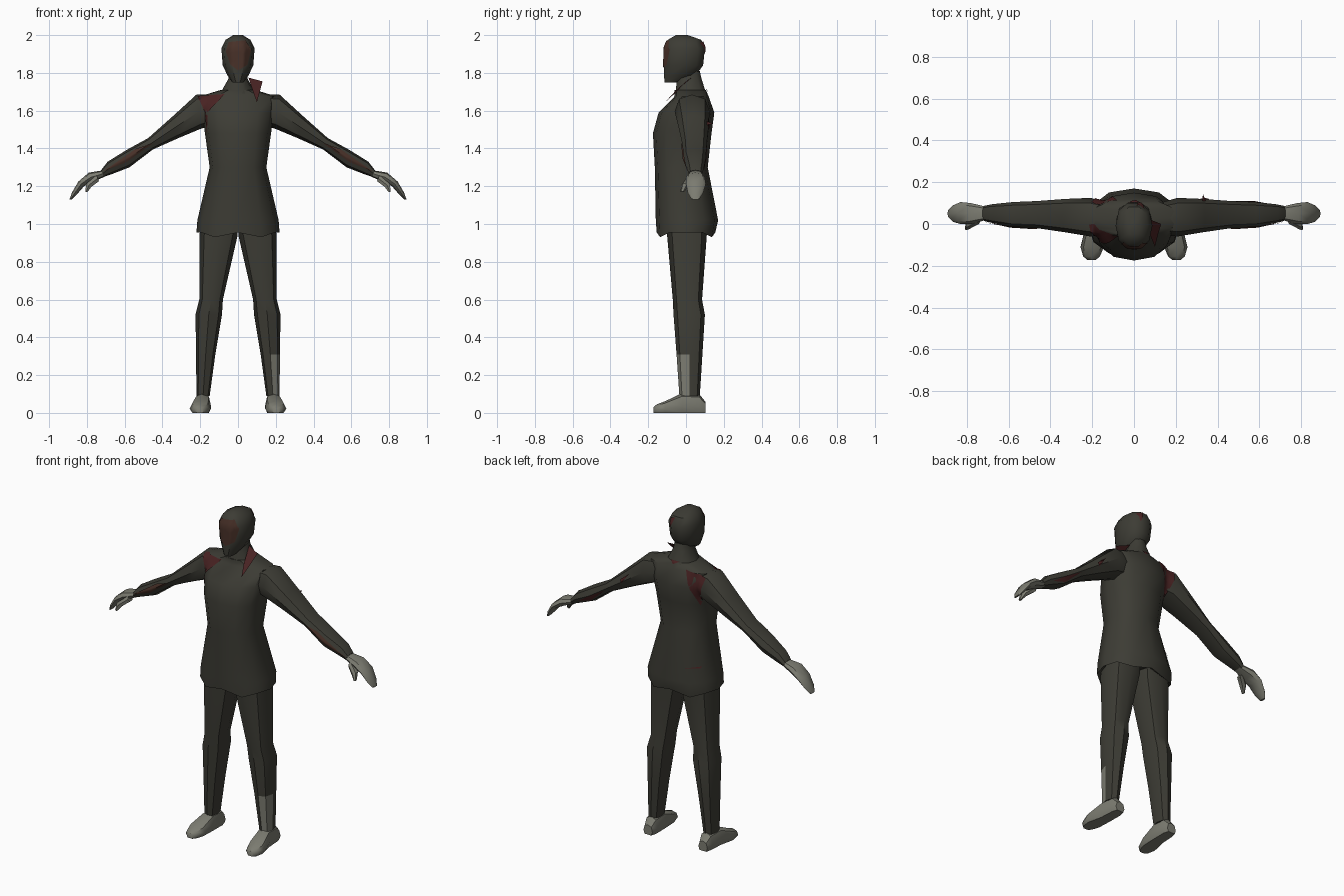
import bpy, bmesh, math
from mathutils import Vector
from mathutils.bvhtree import BVHTree

if "Cube" in bpy.data.objects:
    bpy.data.objects.remove(bpy.data.objects["Cube"])


def material(name, rgb):
    m = bpy.data.materials.new(name)
    m.use_nodes = True
    m.diffuse_color = (*rgb, 1)
    m.node_tree.nodes["Principled BSDF"].inputs["Base Color"].default_value = (*rgb, 1)
    return m


CLOTH = material("dark olive cloth", (0.046, 0.045, 0.035))
SKIN = material("pale grey skin", (0.2, 0.2, 0.165))
RED = material("dark red", (0.065, 0.016, 0.016))
RUST = material("rusty brown", (0.065, 0.03, 0.021))
body = []


def finish(bm, name, *mats):
    mesh = bpy.data.meshes.new(name)
    bm.to_mesh(mesh)
    bm.free()
    ob = bpy.data.objects.new(name, mesh)
    bpy.context.collection.objects.link(ob)
    for m in mats:
        mesh.materials.append(m)
    bpy.ops.object.select_all(action="DESELECT")
    bpy.context.view_layer.objects.active = ob
    ob.select_set(True)
    bpy.ops.object.shade_smooth_by_angle(angle=math.radians(42))
    return ob


def loft(rings, n=8, power=0.85):
    """Closed skin over rings given as centre, half-axis, half-axis."""
    bm = bmesh.new()
    rows = []
    for c, a, b in rings:
        row = []
        for i in range(n):
            t = 2 * math.pi * i / n
            u, v = math.cos(t), math.sin(t)
            u = math.copysign(abs(u) ** power, u) if abs(u) > 1e-6 else 0
            v = math.copysign(abs(v) ** power, v) if abs(v) > 1e-6 else 0
            row.append(bm.verts.new(Vector(c) + Vector(a) * u + Vector(b) * v))
        rows.append(row)
    for r, s in zip(rows, rows[1:]):
        for i in range(n):
            j = (i + 1) % n
            bm.faces.new((r[i], r[j], s[j], s[i]))
    bm.faces.new(rows[0])
    bm.faces.new(rows[-1])
    bmesh.ops.recalc_face_normals(bm, faces=bm.faces)
    return bm


def upright(rows, cx=0):
    """Rings stacked in z: height, half width, front y, back y."""
    return [((cx, (f + b) / 2, z), (w, 0, 0), (0, (b - f) / 2, 0)) for z, w, f, b in rows]


def sideways(rows, s):
    """Rings along a limb: top x, z, bottom x, z, front y, back y."""
    return [((s * (x + p) / 2, (f + b) / 2, (z + q) / 2), (0, (b - f) / 2, 0),
             (s * (x - p) / 2, 0, (z - q) / 2)) for x, z, p, q, f, b in rows]


# Coat with a pointed hem
bm = loft(upright([
    (1.00, 0.15, -0.1, 0.1), (0.955, 0.22, -0.155, 0.155), (1.02, 0.215, -0.16, 0.17),
    (1.3, 0.15, -0.165, 0.115), (1.48, 0.175, -0.175, 0.135), (1.59, 0.19, -0.145, 0.15),
    (1.675, 0.205, -0.06, 0.12), (1.71, 0.09, -0.06, 0.105)]), 12)
for v in bm.verts:
    if v.co.z < 0.96 and 0.05 < abs(v.co.x) < 0.16:
        v.co.z -= 0.025
body.append(finish(bm, "coat", CLOTH))

# Neck and head
body.append(finish(loft(upright([(1.69, 0.095, -0.06, 0.11), (1.77, 0.05, -0.05, 0.085),
                                 (1.81, 0.045, -0.04, 0.075)]), 10), "collar", CLOTH))
body.append(finish(loft(upright([
    (1.75, 0.03, -0.115, -0.04), (1.785, 0.055, -0.12, 0.055), (1.84, 0.081, -0.12, 0.095),
    (1.93, 0.088, -0.12, 0.105), (1.975, 0.066, -0.1, 0.085), (2.0, 0.025, -0.055, 0.01)]),
    10), "head", CLOTH))

for s, side in ((1, "left"), (-1, "right")):
    # Sleeves
    body.append(finish(loft(sideways([
        (0.12, 1.685, 0.12, 1.53, -0.05, 0.1), (0.22, 1.685, 0.195, 1.505, -0.06, 0.125),
        (0.34, 1.575, 0.315, 1.455, -0.04, 0.12), (0.475, 1.455, 0.45, 1.395, -0.02, 0.11),
        (0.585, 1.395, 0.575, 1.3, -0.015, 0.105), (0.69, 1.33, 0.665, 1.265, 0.005, 0.095),
        (0.725, 1.285, 0.71, 1.25, 0.014, 0.087)], s)), side + "_sleeve", CLOTH))
    # Hands and thumbs
    finish(loft(sideways([
        (0.71, 1.285, 0.7, 1.253, 0.02, 0.082), (0.79, 1.272, 0.77, 1.222, 0, 0.1),
        (0.845, 1.225, 0.815, 1.2, 0, 0.105), (0.88, 1.165, 0.85, 1.16, 0.01, 0.09),
        (0.892, 1.13, 0.88, 1.13, 0.03, 0.07)], s)), side + "_hand", SKIN)
    finish(loft(sideways([
        (0.75, 1.26, 0.735, 1.225, 0, 0.045), (0.805, 1.215, 0.775, 1.195, -0.025, 0.015),
        (0.81, 1.172, 0.797, 1.168, -0.03, -0.01)], s), 6), side + "_thumb", SKIN)
    # Trousers: height, inner x, outer x, front y, back y
    rows = [(1.02, 0.0, 0.19, -0.1, 0.11), (0.94, 0.002, 0.205, -0.1, 0.11),
            (0.6, 0.08, 0.205, -0.07, 0.085), (0.52, 0.085, 0.225, -0.066, 0.1),
            (0.31, 0.12, 0.222, -0.05, 0.087), (0.09, 0.15, 0.22, -0.035, 0.073)]
    bm = loft([((s * (p + q) / 2, (f + b) / 2, z), ((q - p) / 2, 0, 0), (0, (b - f) / 2, 0))
               for z, p, q, f, b in rows])
    if s > 0:  # bare shin on the outer front
        for f in bm.faces:
            c = f.calc_center_median()
            if c.z < 0.3 and c.y < 0.015 and f.normal.x > 0.1:
                f.material_index = 1
    body.append(finish(bm, side + "_trouser_leg", CLOTH, SKIN))
    # Feet: y, centre x, half width, top height
    foot = [(0.102, 0.185, 0.03, 0.06), (0.07, 0.185, 0.042, 0.1), (-0.02, 0.188, 0.045, 0.105),
            (-0.11, 0.2, 0.056, 0.062), (-0.155, 0.203, 0.04, 0.045), (-0.172, 0.203, 0.02, 0.03)]
    bm = loft([((s * x, y, h * 0.35), (w, 0, 0), (0, 0, h * 0.65)) for y, x, w, h in foot])
    for v in bm.verts:
        v.co.z = max(v.co.z, 0)
    finish(bm, side + "_foot", SKIN)

# One search tree over the body, used to lay patches on its surface
verts, polys = [], []
for ob in body:
    k = len(verts)
    verts += [v.co.copy() for v in ob.data.vertices]
    polys += [[k + i for i in p.vertices] for p in ob.data.polygons]
tree = BVHTree.FromPolygons(verts, polys)


def patch(name, outline, mat, face=-1):
    """Thin patch: an x, z outline pressed onto the front (-1) or back (1)."""
    bm = bmesh.new()
    bm.faces.new([bm.verts.new((x, face, z)) for x, z in outline])
    bmesh.ops.triangulate(bm, faces=bm.faces)
    bmesh.ops.subdivide_edges(bm, edges=bm.edges, cuts=5, use_grid_fill=True)
    for v in bm.verts:
        hit = tree.ray_cast(v.co, Vector((0, -face, 0)))
        if hit[0] is None:
            hit = tree.find_nearest(Vector((v.co.x, face * 0.04, v.co.z)))
        v.co = hit[0] + Vector((0, face * 0.005, 0.003))
    bmesh.ops.recalc_face_normals(bm, faces=bm.faces)
    finish(bm, name, mat)


def scrap(name, points, mat):
    bm = bmesh.new()
    bm.faces.new([bm.verts.new(p) for p in points])
    finish(bm, name, mat)


# Torn patches and stains
patch("front_shoulder_tear", [(-0.215, 1.675), (-0.07, 1.685), (-0.17, 1.58)], RED)
patch("back_shoulder_tear", [(-0.205, 1.66), (-0.08, 1.685), (-0.15, 1.47)], RED, 1)
patch("side_tear", [(-0.175, 1.58), (-0.16, 1.57), (-0.165, 1.48)], RED)
patch("face_stain", [(-0.05, 1.96), (0.04, 1.97), (0.07, 1.92), (0.05, 1.84),
                     (0, 1.81), (-0.04, 1.84), (-0.065, 1.91)], RUST)
patch("head_back_stain", [(0.01, 1.97), (0.05, 1.955), (0.035, 1.9)], RED, 1)
patch("nape_tear", [(-0.03, 1.715), (0.03, 1.715), (0.01, 1.695)], RED, 1)
patch("coat_back_slit", [(-0.17, 1.11), (-0.08, 1.1), (-0.165, 1.1)], RED, 1)
patch("upper_sleeve_tear", [(0.3, 1.56), (0.36, 1.51), (0.35, 1.49)], RED, 1)
for s, side in ((1, "left"), (-1, "right")):
    patch(side + "_sleeve_stain", [(s * 0.45, 1.425), (s * 0.54, 1.395), (s * 0.715, 1.275),
                                   (s * 0.59, 1.325)], RUST)
patch("left_sleeve_back_stain", [(0.47, 1.41), (0.58, 1.345), (0.66, 1.29), (0.575, 1.315)], RED, 1)

# Raised lapel and loose scrap on the left
scrap("lapel", [(0.055, 0.03, 1.775), (0.13, 0, 1.755), (0.115, -0.05, 1.7),
                (0.1, -0.11, 1.645), (0.08, -0.06, 1.7)], RED)
scrap("loose_scrap", [(0.325, 0.09, 1.55), (0.35, 0.09, 1.52), (0.33, 0.145, 1.53)], RED)
